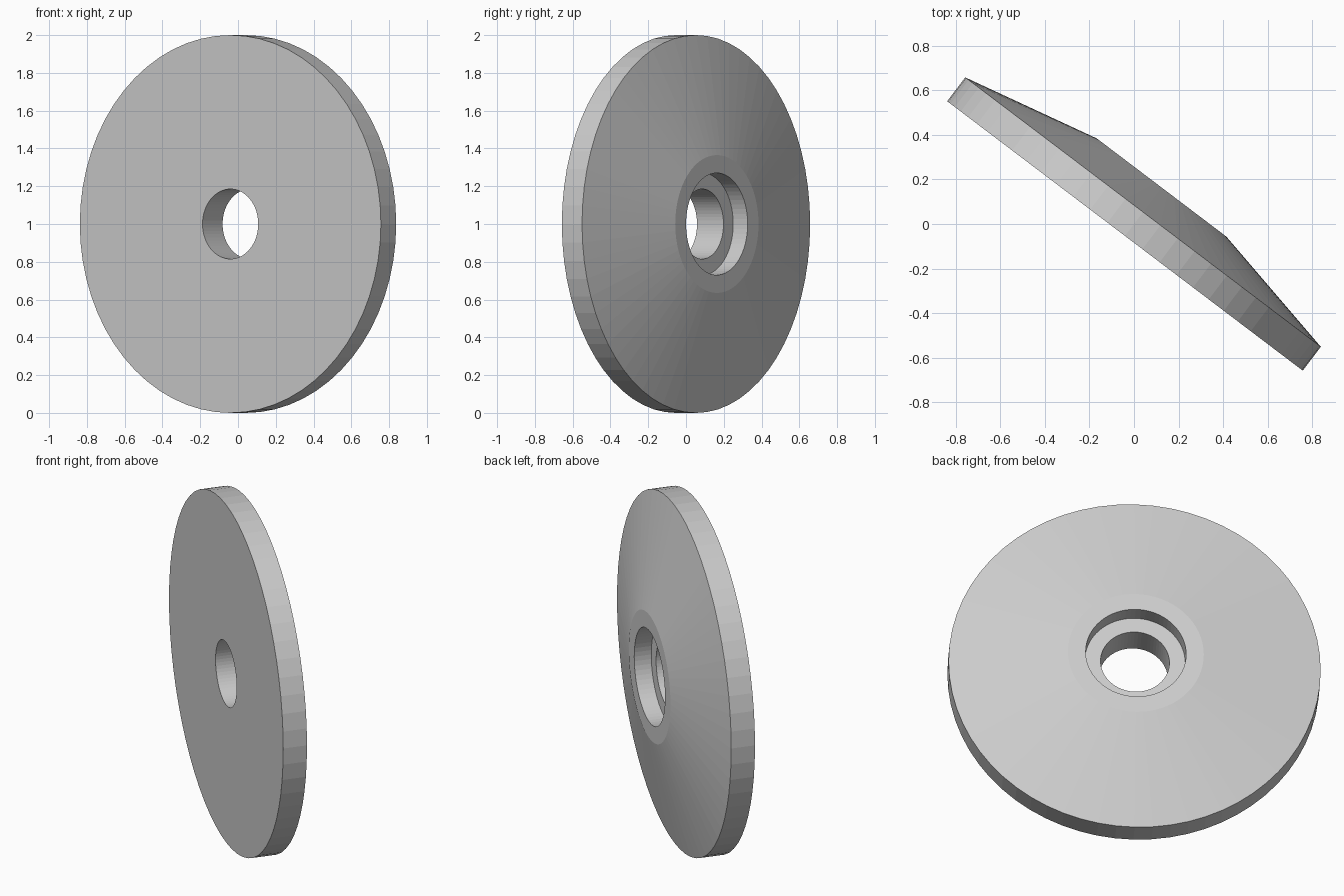
import bpy, bmesh, math
from mathutils import Matrix, Vector

if "Cube" in bpy.data.objects:
    bpy.data.objects.remove(bpy.data.objects["Cube"])

SEGMENTS = 64
TURN = math.radians(-37.15)

# Closed cross-section (radius, distance along axle), front face to back hub
profile = [
    (0.185, -0.067), (1.0, -0.067),   # flat front face
    (1.0, 0.067),                     # outer rim
    (0.365, 0.205),                   # conical back up to the hub
    (0.27, 0.205), (0.27, 0.109),     # counterbore
    (0.185, 0.109),                   # through hole
]

# Revolve the section around the axle (local y)
bm = bmesh.new()
rings = []
for i in range(SEGMENTS):
    a = 2 * math.pi * i / SEGMENTS
    rings.append([bm.verts.new((r * math.sin(a), t, r * math.cos(a))) for r, t in profile])
n = len(profile)
for i in range(SEGMENTS):
    a, b = rings[i], rings[(i + 1) % SEGMENTS]
    for j in range(n):
        k = (j + 1) % n
        bm.faces.new((a[j], a[k], b[k], b[j]))
bmesh.ops.recalc_face_normals(bm, faces=bm.faces)

# Stand the disc on the floor and turn it about the vertical
bm.transform(Matrix.Translation(Vector((0, 0, 1))) @ Matrix.Rotation(TURN, 4, 'Z'))

mesh = bpy.data.meshes.new("tapered_disc")
bm.to_mesh(mesh)
bm.free()
disc = bpy.data.objects.new("tapered_disc", mesh)
bpy.context.collection.objects.link(disc)
